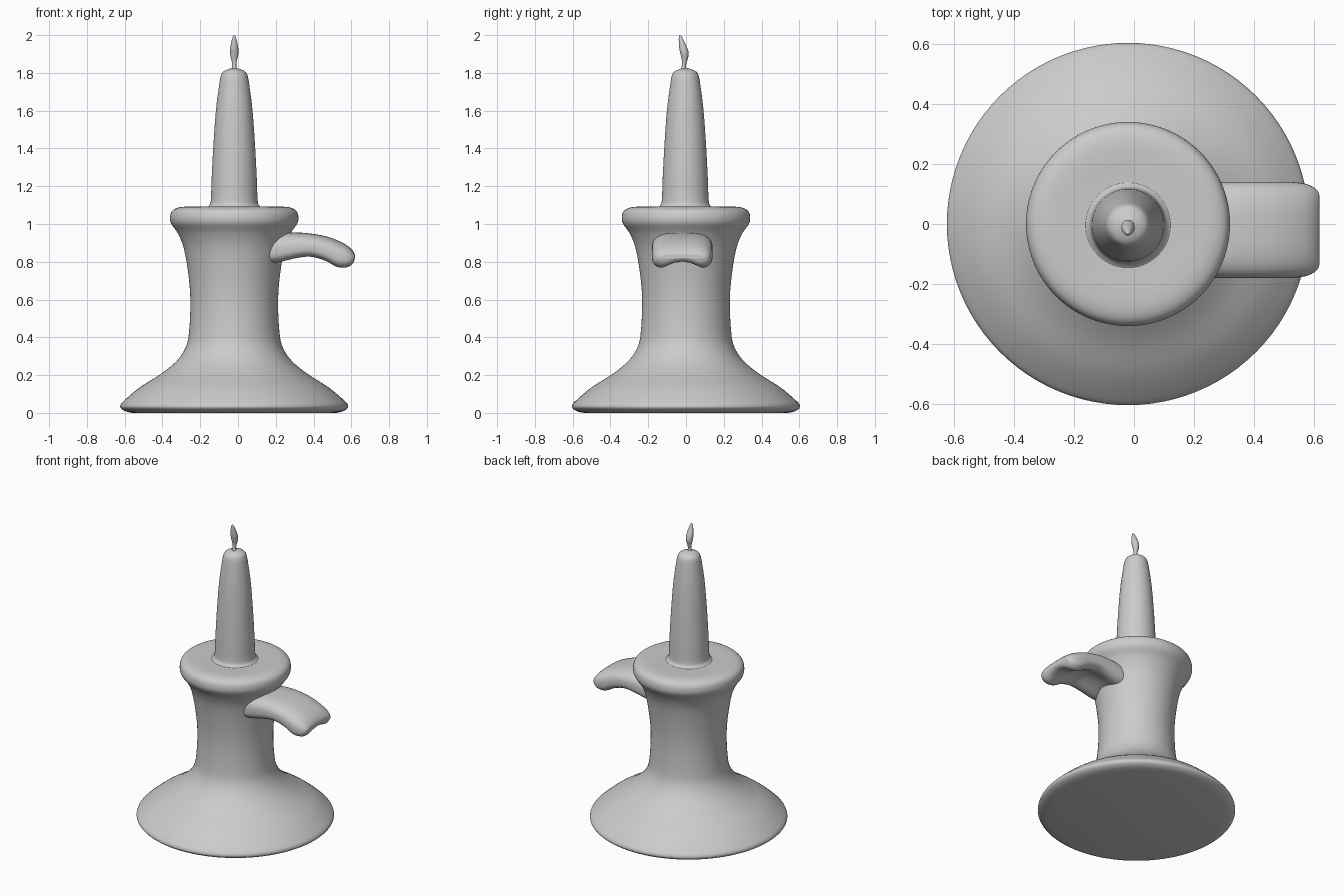
import bpy, math
from mathutils import Vector

if "Cube" in bpy.data.objects:
    bpy.data.objects.remove(bpy.data.objects["Cube"])

CX = -0.02  # axis of the holder


def smooth_path(pts, n=4):
    """Catmull-Rom interpolation through a few points of any dimension."""
    p = [Vector(q) for q in pts]
    p = [p[0]] + p + [p[-1]]
    out = []
    for i in range(1, len(p) - 2):
        a, b, c, d = p[i - 1:i + 3]
        for k in range(n):
            t = k / n
            out.append(0.5 * (2 * b + (c - a) * t + (2 * a - 5 * b + 4 * c - d) * t * t
                              + (3 * b - a - 3 * c + d) * t ** 3))
    return out + [p[-1]]


def loft(name, rings, angle=60):
    """Skin closed rings of equal size and cap both ends."""
    n = len(rings[0])
    verts = [v for r in rings for v in r]
    faces = [(i * n + j, i * n + (j + 1) % n, (i + 1) * n + (j + 1) % n, (i + 1) * n + j)
             for i in range(len(rings) - 1) for j in range(n)]
    faces += [tuple(reversed(range(n))), tuple(range(len(verts) - n, len(verts)))]
    me = bpy.data.meshes.new(name)
    me.from_pydata(verts, [], faces)
    ob = bpy.data.objects.new(name, me)
    bpy.context.collection.objects.link(ob)
    bpy.ops.object.select_all(action='DESELECT')
    ob.select_set(True)
    bpy.context.view_layer.objects.active = ob
    bpy.ops.object.shade_smooth_by_angle(angle=math.radians(angle))
    return ob


def lathe(name, profile, n=96):
    """Profile entries are radius, height, y offset of the ring centre."""
    rings = []
    for r, z, y in smooth_path(profile):
        rings.append([(CX + r * math.cos(2 * math.pi * j / n),
                       y + r * math.sin(2 * math.pi * j / n), z) for j in range(n)])
    return loft(name, rings)


# Flared foot, waisted stem and rounded rim
holder = [(.54, 0), (.575, .008), (.598, .022), (.603, .038), (.585, .063), (.50, .135),
          (.39, .205), (.305, .275), (.258, .345), (.24, .42), (.232, .575), (.24, .71),
          (.265, .865), (.298, .95), (.333, 1.0), (.34, 1.035), (.33, 1.068),
          (.30, 1.086), (.25, 1.092), (.16, 1.09), (.10, 1.09)]
lathe("holder", [(r, z, 0) for r, z in holder])

# Tapered candle with a small fillet at its foot
candle = [(.15, 1.085), (.133, 1.098), (.124, 1.125), (.119, 1.25), (.11, 1.42), (.097, 1.6),
          (.082, 1.72), (.071, 1.785), (.056, 1.808), (.03, 1.82), (.012, 1.825)]
lathe("candle", [(r, z, -.004) for r, z in candle])

# Flame with its tip leaning forward
flame = [(.018, 1.81, -.012), (.011, 1.835, -.012), (.013, 1.86, -.008), (.021, 1.895, -.007),
         (.022, 1.925, -.013), (.016, 1.96, -.022), (.009, 1.988, -.029), (.002, 2.0, -.031)]
lathe("flame", flame, 24)

# Handle: drooping thumb rest, arched across with a hollow underside
# columns: x, top z, lobe bottom z, hollow depth, half width
handle = [(.10, .945, .78, .02, .16), (.20, .95, .785, .02, .16), (.30, .955, .808, .03, .16),
          (.38, .95, .818, .04, .16), (.46, .936, .797, .05, .16), (.525, .914, .762, .05, .16),
          (.575, .888, .762, .04, .153), (.605, .862, .782, .025, .138),
          (.617, .842, .81, .008, .12), (.618, .832, .822, 0, .10)]
rings = []
for x, zt, zb, hollow, w in smooth_path(handle):
    zs = zb + .45 * (zt - zb)
    ring = []
    for j in range(48):
        a = 2 * math.pi * j / 48
        c, s = math.cos(a), math.sin(a)
        y = math.copysign(abs(c) ** .65, c)
        if s >= 0:
            z = zs + (zt - zs) * s ** .8
        else:
            z = zs - (zs - zb) * abs(s) ** .65 + hollow * max(0, 1 - (y / .75) ** 2) ** 1.5
        ring.append((x, -.02 + w * y, z))
    rings.append(ring)
loft("handle", rings, 80)
